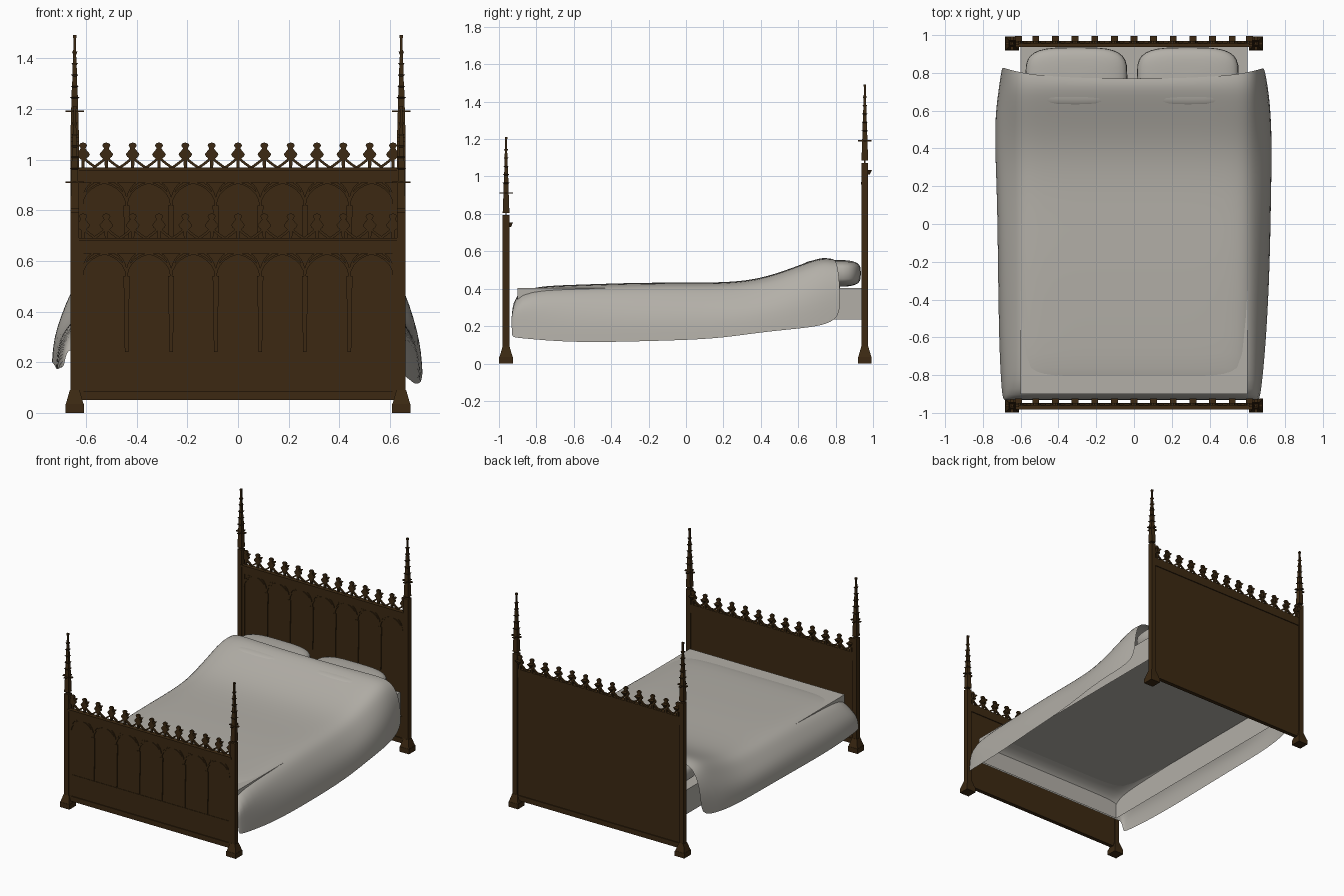
import bpy, bmesh, math
from mathutils import Vector

cube = bpy.data.objects.get("Cube")
if cube:
    bpy.data.objects.remove(cube, do_unlink=True)


def material(name, rgb):
    m = bpy.data.materials.new(name)
    m.use_nodes = True
    m.diffuse_color = (*rgb, 1)
    for n in m.node_tree.nodes:
        if n.type == 'BSDF_PRINCIPLED':
            n.inputs["Base Color"].default_value = (*rgb, 1)
            n.inputs["Roughness"].default_value = 0.8
    return m


wood = material("dark wood", (0.045, 0.022, 0.006))
linen = material("grey linen", (0.45, 0.43, 0.39))


def finish(bm, name, mat, smooth=False, recalc=True):
    if recalc:
        bmesh.ops.recalc_face_normals(bm, faces=bm.faces)
    for f in bm.faces:
        f.smooth = smooth
    me = bpy.data.meshes.new(name)
    bm.to_mesh(me)
    bm.free()
    me.materials.append(mat)
    ob = bpy.data.objects.new(name, me)
    bpy.context.collection.objects.link(ob)
    return ob


def frustum(bm, x, y, z0, z1, bottom, top):
    """Tapered box with (x, y) half sizes at its bottom and top."""
    rings = []
    for z, (hx, hy) in ((z0, bottom), (z1, top)):
        rings.append([bm.verts.new((x + sx * hx, y + sy * hy, z))
                      for sx, sy in ((-1, -1), (1, -1), (1, 1), (-1, 1))])
    lo, hi = rings
    bm.faces.new(lo[::-1])
    bm.faces.new(hi)
    for i in range(4):
        j = (i + 1) % 4
        bm.faces.new((lo[i], lo[j], hi[j], hi[i]))


def box(bm, x, y, z0, z1, hx, hy):
    frustum(bm, x, y, z0, z1, (hx, hy), (hx, hy))


def prism(bm, outline, y0, y1):
    """Extrude an x-z outline from y0 to y1."""
    a = [bm.verts.new((x, y0, z)) for x, z in outline]
    b = [bm.verts.new((x, y1, z)) for x, z in outline]
    bm.faces.new(a)
    bm.faces.new(b[::-1])
    for i in range(len(a)):
        j = (i + 1) % len(a)
        bm.faces.new((a[i], b[i], b[j], a[j]))


def rib(bm, path, half, y0, y1):
    """Flat moulding that follows an x-z path."""
    left, right = [], []
    for i, p in enumerate(path):
        d = Vector(path[min(i + 1, len(path) - 1)]) - Vector(path[max(i - 1, 0)])
        n = Vector((-d.y, d.x)).normalized() * half
        left.append(tuple(Vector(p) + n))
        right.append(tuple(Vector(p) - n))
    prism(bm, left + right[::-1], y0, y1)


# Half outline of a crown finial: bud, leaf and neck, heights above the rail
FINIAL = [(0.006, 0), (0.007, 0.03), (0.022, 0.042), (0.027, 0.052),
          (0.009, 0.074), (0.016, 0.086), (0.012, 0.094), (0, 0.098)]


def bed_end(label, y, rail_top, mullion_foot):
    # Boarded panel with rails
    bm = bmesh.new()
    box(bm, 0, y, 0.06, rail_top - 0.01, 0.635, 0.008)
    box(bm, 0, y, 0.05, 0.085, 0.635, 0.014)
    box(bm, 0, y, rail_top - 0.06, rail_top, 0.635, 0.014)
    box(bm, 0, y - 0.004, rail_top - 0.012, rail_top, 0.635, 0.016)
    box(bm, 0, y - 0.008, 0.228, 0.236, 0.635, 0.003)
    for s in (-1, 1):
        box(bm, s * 0.62, y - 0.008, 0.085, rail_top - 0.05, 0.01, 0.005)
    finish(bm, label + "_panel", wood)

    # Mullions and fan tracery on the front face
    bm = bmesh.new()
    spring, rise = rail_top - 0.15, 0.09
    for i in range(8):
        x = (i - 3.5) * 0.176
        if 0 < i < 7:
            frustum(bm, x, y - 0.01, mullion_foot, spring, (0.007, 0.004), (0.012, 0.004))
        for s in (-1, 1):
            if abs(x + s * 0.0875) > 0.61:
                continue
            for reach in (0.088, 0.045):
                arc = [t * math.pi / 12 for t in range(6)]
                path = [(x + s * reach * (1 - math.cos(a)) / (1 - math.cos(arc[-1])),
                         spring + rise * math.sin(a) / math.sin(arc[-1])) for a in arc]
                rib(bm, path, 0.004, y - 0.014, y - 0.006)
    finish(bm, label + "_tracery", wood)

    # Crown of leaf finials over small ogee arches
    bm = bmesh.new()
    for i in range(-6, 7):
        x = max(-0.612, min(0.612, i * 0.104))
        right = [(x + px, rail_top + pz) for px, pz in FINIAL]
        left = [(x - px, rail_top + pz) for px, pz in FINIAL[-2::-1]]
        prism(bm, right + left, y, y + 0.014)
        # Curled leaf behind each bud
        frustum(bm, x, y + 0.02, rail_top + 0.04, rail_top + 0.065,
                (0.004, 0.006), (0.018, 0.018))
        for s in (-1, 1):
            if abs(x + s * 0.05) < 0.63:
                path = [(x + s * 0.004, rail_top + 0.04), (x + s * 0.014, rail_top + 0.026),
                        (x + s * 0.032, rail_top + 0.012), (x + s * 0.052, rail_top - 0.002)]
                rib(bm, path, 0.005, y, y + 0.012)
    finish(bm, label + "_crown", wood)

    # Posts with flared feet and stepped spires
    top = rail_top + 0.115
    for s, side in ((-1, "right"), (1, "left")):
        x = s * 0.645
        bm = bmesh.new()
        box(bm, x, y, 0, 0.035, 0.037, 0.037)
        frustum(bm, x, y, 0.035, 0.09, (0.035, 0.035), (0.019, 0.019))
        box(bm, x, y, 0.09, top - 0.012, 0.017, 0.018)
        box(bm, x, y, top - 0.012, top, 0.017, 0.003)
        frustum(bm, x, y, top, top + 0.105, (0.017, 0.018), (0.014, 0.014))
        box(bm, x, y, top + 0.103, top + 0.109, 0.036, 0.008)
        box(bm, x, y, top + 0.103, top + 0.109, 0.008, 0.036)
        frustum(bm, x, y, top + 0.105, top + 0.21, (0.014, 0.014), (0.011, 0.011))
        frustum(bm, x, y, top + 0.21, top + 0.32, (0.010, 0.010), (0.007, 0.007))
        frustum(bm, x, y, top + 0.32, top + 0.405, (0.006, 0.006), (0.005, 0.005))
        box(bm, x, y, top + 0.395, top + 0.407, 0.007, 0.007)
        for k in range(5):
            z, h = top + 0.15 + k * 0.045, 0.019 - k * 0.002
            frustum(bm, x, y, z, z + 0.012, (0.006, 0.006), (h, h))
        finish(bm, label + "_post_" + side, wood)


bed_end("headboard", 0.956, 0.97, 0.52)
bed_end("footboard", -0.962, 0.69, 0.24)

# Mattress, open underneath
bm = bmesh.new()
box(bm, 0, 0.02, 0.235, 0.405, 0.6, 0.92)
bm.faces.ensure_lookup_table()
bmesh.ops.delete(bm, geom=[bm.faces[0]], context='FACES')
finish(bm, "mattress", linen, recalc=False)

# Two plump pillows
for name, px in (("pillow_right", -0.305), ("pillow_left", 0.285)):
    bm = bmesh.new()
    bmesh.ops.create_uvsphere(bm, u_segments=32, v_segments=16, radius=1)
    for v in bm.verts:
        x, y, z = (math.copysign(abs(c) ** 0.55, c) for c in v.co)
        v.co = (px + 0.27 * x, 0.775 + 0.16 * y, 0.482 + 0.072 * z)
    finish(bm, name, linen, smooth=True)

# Draped blanket: y, crown height, then hem height and half width on each side
STATIONS = [
    (-0.92, 0.41, 0.18, 0.70, 0.14, 0.67),
    (-0.62, 0.42, 0.17, 0.715, 0.11, 0.70),
    (-0.20, 0.435, 0.18, 0.72, 0.12, 0.72),
    (0.15, 0.43, 0.19, 0.725, 0.13, 0.725),
    (0.38, 0.445, 0.20, 0.735, 0.165, 0.73),
    (0.58, 0.515, 0.21, 0.735, 0.185, 0.725),
    (0.72, 0.57, 0.22, 0.715, 0.20, 0.71),
    (0.77, 0.56, 0.25, 0.70, 0.24, 0.69),
]


def section(top, hem, w):
    """Centre-to-hem points of one side."""
    return [(0.25, top), (0.5, top), (0.6, top - 0.012), (0.655, top - 0.07),
            (w - 0.008, (hem + top) / 2 - 0.02), (w, hem)]


bm = bmesh.new()
rows = []
for n, (y, top, hem_r, w_r, hem_l, w_l) in enumerate(STATIONS):
    pts = [(-x, z) for x, z in section(top, hem_r, w_r)][::-1]
    pts += [(0, top)] + section(top, hem_l, w_l)
    if n == 0:
        # Fall at the foot end
        rows.append([bm.verts.new((x * 0.98, y - 0.012, min(z, 0.25))) for x, z in pts])
    last = n == len(STATIONS) - 1
    rows.append([bm.verts.new((x, y + (0.06 * (x / 0.7) ** 4 if last else 0), z))
                 for x, z in pts])
for a, b in zip(rows, rows[1:]):
    for j in range(len(a) - 1):
        bm.faces.new((a[j], a[j + 1], b[j + 1], b[j]))
blanket = finish(bm, "blanket", linen, smooth=True, recalc=False)
sub = blanket.modifiers.new("soften", 'SUBSURF')
sub.levels = sub.render_levels = 2
